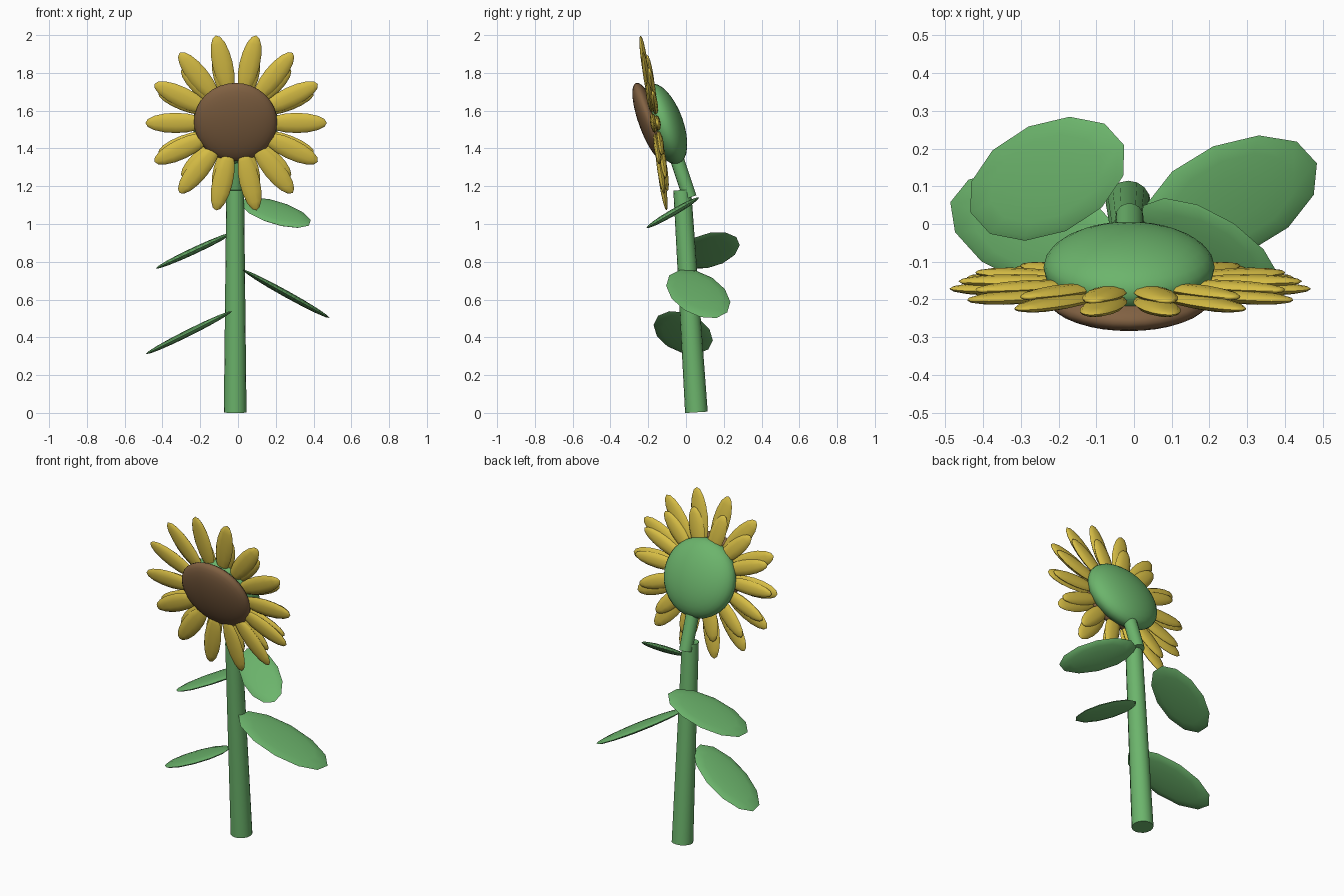
import bpy
from math import radians, pi
from mathutils import Matrix, Vector

cube = bpy.data.objects.get("Cube")
if cube:
    bpy.data.objects.remove(cube, do_unlink=True)


def material(name, rgb):
    m = bpy.data.materials.new(name)
    m.use_nodes = True
    colour = (*rgb, 1)
    m.diffuse_color = colour
    m.node_tree.nodes["Principled BSDF"].inputs["Base Color"].default_value = colour
    return m


green = material("leaf green", (0.15, 0.46, 0.15))
yellow = material("petal yellow", (0.69, 0.52, 0.06))
brown = material("seed brown", (0.22, 0.12, 0.055))


def rot(degrees, axis):
    return Matrix.Rotation(radians(degrees), 4, axis)


def finish(name, mat, matrix):
    """Bake the placement into the newest mesh, colour it and smooth it."""
    ob = bpy.context.object
    ob.name = name
    ob.data.transform(matrix)
    ob.data.materials.append(mat)
    bpy.ops.object.shade_smooth_by_angle(angle=radians(50))
    return ob


def ellipsoid(name, mat, matrix, size, segments=12, rings=8):
    bpy.ops.mesh.primitive_uv_sphere_add(segments=segments, ring_count=rings, radius=1)
    return finish(name, mat, matrix @ Matrix.Diagonal((*size, 1)))


def tapered_rod(name, start, end, r1, r2):
    start, end = Vector(start), Vector(end)
    axis = end - start
    bpy.ops.mesh.primitive_cone_add(vertices=16, radius1=r1, radius2=r2, depth=axis.length)
    turn = axis.to_track_quat("Z", "Y").to_matrix().to_4x4()
    return finish(name, green, Matrix.Translation((start + end) / 2) @ turn)


# Stem and the bent neck under the head
tapered_rod("stem", (-0.015, 0.055, 0.003), (-0.015, -0.02, 1.18), 0.06, 0.047)
tapered_rod("neck", (-0.012, 0.02, 1.14), (-0.012, -0.06, 1.38), 0.037, 0.037)

# Leaves: centre, half length, half width, tilt about x, tilt about y, spin
leaves = {
    "lower_right_leaf": ((-0.26, -0.015, 0.425), 0.264, 0.145, 0, -26.5, -16),
    "upper_right_leaf": ((-0.23, 0.12, 0.86), 0.242, 0.149, 0, -25, 21.5),
    "lower_left_leaf": ((0.255, 0.065, 0.63), 0.28, 0.15, 0, 29, 20),
    "upper_left_leaf": ((0.2, -0.07, 1.06), 0.223, 0.105, 30, 0, -38),
}
for name, (centre, length, width, tilt_x, tilt_y, spin) in leaves.items():
    place = Matrix.Translation(centre) @ rot(tilt_x, "X") @ rot(tilt_y, "Y") @ rot(spin, "Z")
    ellipsoid(name, green, place, (length, width, 0.018))

# Head: green back and brown seed disc, both nodding forward
nod = rot(110, "X")
ellipsoid("head_back", green, Matrix.Translation((-0.013, -0.115, 1.53)) @ nod,
          (0.227, 0.225, 0.1), 32, 16)
ellipsoid("seed_disc", brown, Matrix.Translation((-0.013, -0.19, 1.54)) @ nod,
          (0.22, 0.22, 0.06), 32, 16)

# Two rings of petals; the back ring is flatter and sits behind
count = 14
for ring, depth, squash in (("front", -0.172, (1, 1, 1, 1)),
                            ("back", -0.152, (0.95, 0.78, 1, 1))):
    base = (Matrix.Translation((-0.01, depth, 1.535)) @ rot(98.5, "X")
            @ Matrix.Diagonal(squash))
    for i in range(count):
        place = (base @ Matrix.Rotation(2 * pi * i / count, 4, "Z")
                 @ Matrix.Translation((0.32, 0, 0)) @ rot(90, "Y"))
        ellipsoid(f"{ring}_petal_{i + 1}", yellow, place, (0.018, 0.054, 0.16), 10, 8)
